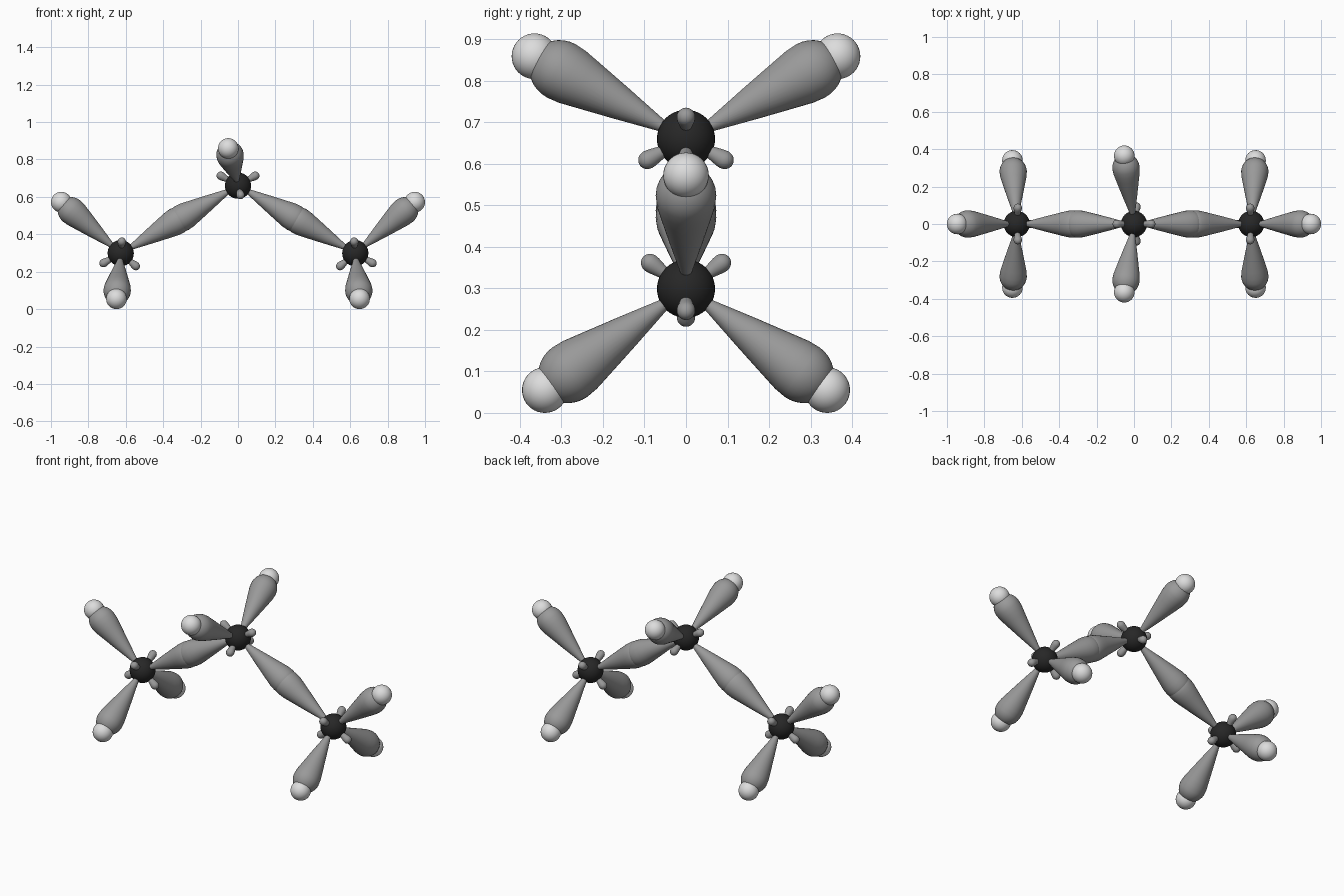
import bpy, bmesh, math
from mathutils import Vector

if "Cube" in bpy.data.objects:
    bpy.data.objects.remove(bpy.data.objects["Cube"])

def material(name, v):
    m = bpy.data.materials.new(name)
    m.diffuse_color = (v, v, v, 1)
    m.use_nodes = True
    m.node_tree.nodes["Principled BSDF"].inputs["Base Color"].default_value = m.diffuse_color
    return m

DARK = material("dark carbon", 0.02)
GREY = material("lobe grey", 0.32)
LIGHT = material("light hydrogen", 0.72)

# Teardrop profile (distance along axis, radius): straight cone with a rounded blunt cap
PROFILE = [(0.0, 0.0), (0.07, 0.0155), (0.18, 0.041), (0.28, 0.063), (0.315, 0.0705)]
PROFILE += [(0.345 + 0.078 * math.sin(a), 0.073 * math.cos(a))
            for a in [math.pi / 2 * i / 8 for i in range(8)]] + [(0.423, 0.0)]

def finish(bm, name, mat):
    bmesh.ops.recalc_face_normals(bm, faces=bm.faces)
    for f in bm.faces:
        f.smooth = True
    me = bpy.data.meshes.new(name)
    bm.to_mesh(me)
    bm.free()
    me.materials.append(mat)
    ob = bpy.data.objects.new(name, me)
    bpy.context.collection.objects.link(ob)
    return ob

def ball(name, pos, r, mat):
    bm = bmesh.new()
    bmesh.ops.create_uvsphere(bm, u_segments=32, v_segments=20, radius=r)
    finish(bm, name, mat).location = pos

def lobe(name, pos, direction, scale=1.0):
    bm = bmesh.new()
    verts = [bm.verts.new((r, 0, z)) for z, r in PROFILE]
    edges = [bm.edges.new(p) for p in zip(verts, verts[1:])]
    bmesh.ops.spin(bm, geom=verts + edges, cent=(0, 0, 0), axis=(0, 0, 1),
                   angle=2 * math.pi, steps=32, use_duplicate=False)
    bmesh.ops.remove_doubles(bm, verts=bm.verts, dist=1e-5)
    ob = finish(bm, name, GREY)
    ob.location = pos
    ob.rotation_mode = 'QUATERNION'
    ob.rotation_quaternion = Vector(direction).to_track_quat('Z', 'Y')
    ob.scale = (scale,) * 3

left, mid, right = Vector((-0.627, 0, 0.299)), Vector((0, 0, 0.66)), Vector((0.627, 0, 0.299))

# Each carbon with its bonded carbons and its hydrogens
atoms = [(mid, [left, right], [Vector((-0.052, s * 0.365, 0.859)) for s in (-1, 1)])]
for c, s in ((left, -1), (right, 1)):
    hs = [Vector((s * 0.945, 0, 0.572))] + [Vector((s * 0.65, t * 0.34, 0.055)) for t in (-1, 1)]
    atoms.append((c, [mid], hs))

for c, bonded, hydrogens in atoms:
    ball("carbon_ball", c, 0.07, DARK)
    for h in hydrogens:
        ball("hydrogen_ball", h, 0.055, LIGHT)
    for target in bonded + hydrogens:
        lobe("large_lobe", c, target - c)
        lobe("small_back_lobe", c, c - target, 0.305)
